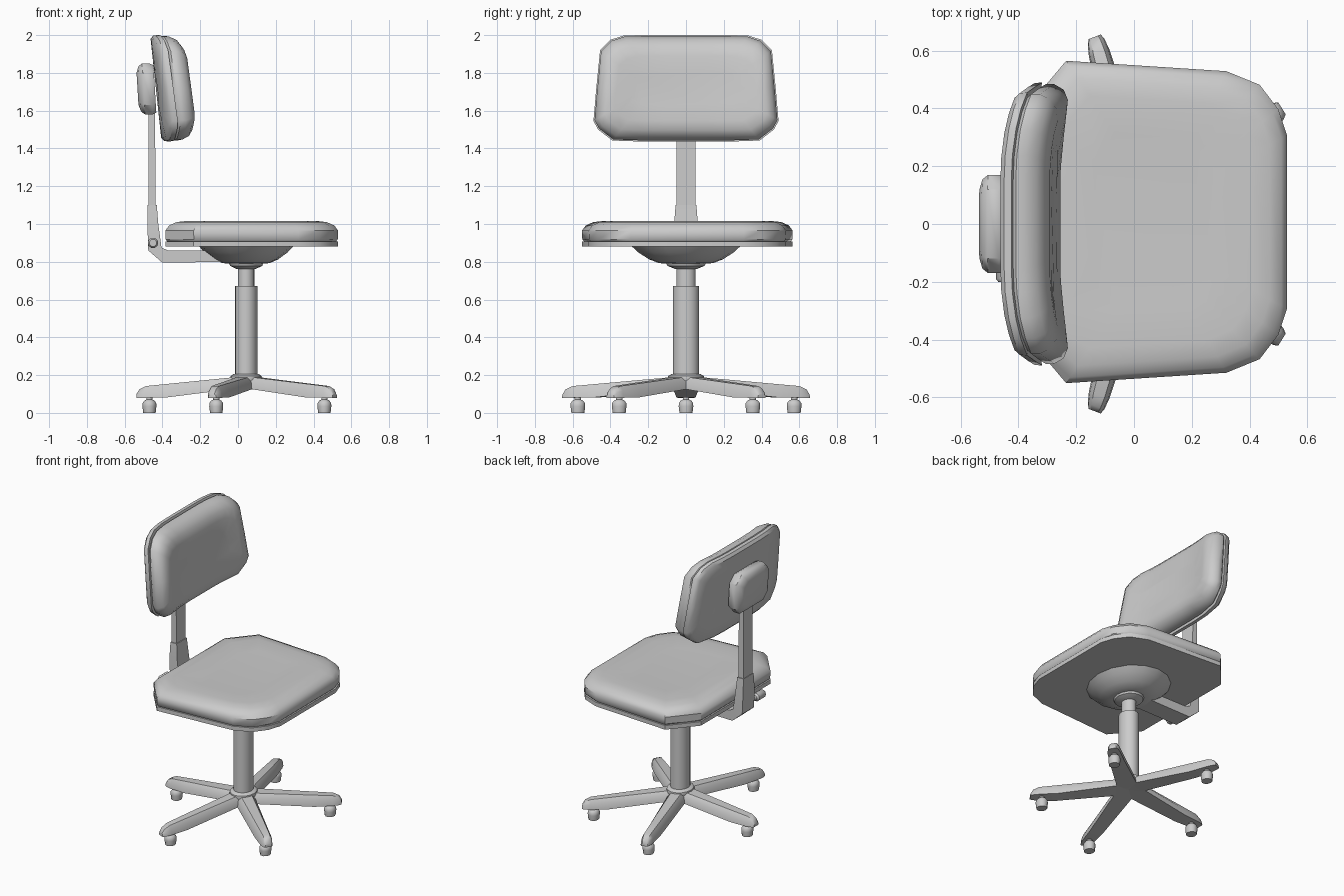
import bpy, bmesh, math

cube = bpy.data.objects.get("Cube")
if cube:
    bpy.data.objects.remove(cube, do_unlink=True)

grey = bpy.data.materials.new("plain grey")
grey.use_nodes = True
grey.diffuse_color = (0.6, 0.6, 0.6, 1)
shader = grey.node_tree.nodes["Principled BSDF"]
shader.inputs["Base Color"].default_value = (0.6, 0.6, 0.6, 1)
shader.inputs["Roughness"].default_value = 0.7

COLUMN_X = 0.043   # centre of the column and base
STRETCH = 1.15     # column and base are slightly wider in y


def loft(name, rings, angle=40):
    """Skin a list of equal-length point rings and cap both ends."""
    bm = bmesh.new()
    loops = [[bm.verts.new(p) for p in ring] for ring in rings]
    for a, b in zip(loops, loops[1:]):
        for i in range(len(a)):
            j = (i + 1) % len(a)
            bm.faces.new((a[i], a[j], b[j], b[i]))
    bm.faces.new(loops[0][::-1])
    bm.faces.new(loops[-1])
    bmesh.ops.recalc_face_normals(bm, faces=bm.faces)
    mesh = bpy.data.meshes.new(name)
    bm.to_mesh(mesh)
    bm.free()
    mesh.materials.append(grey)
    obj = bpy.data.objects.new(name, mesh)
    bpy.context.collection.objects.link(obj)
    bpy.ops.object.select_all(action="DESELECT")
    obj.select_set(True)
    bpy.context.view_layer.objects.active = obj
    bpy.ops.object.shade_smooth_by_angle(angle=math.radians(angle))
    return obj


def lathe(name, profile, cx=COLUMN_X, cy=0, sides=16, stretch=STRETCH):
    """Turn (radius, z) points around a vertical axis."""
    turns = [2 * math.pi * i / sides for i in range(sides)]
    return loft(name, [[(cx + r * math.cos(t), cy + r * stretch * math.sin(t), z)
                        for t in turns] for r, z in profile])


def inset(outline, amount):
    """Shrink a 2D outline evenly towards its centre."""
    us, vs = zip(*outline)
    cu, cv = (max(us) + min(us)) / 2, (max(vs) + min(vs)) / 2
    fu = 1 - 2 * amount / (max(us) - min(us))
    fv = 1 - 2 * amount / (max(vs) - min(vs))
    return [(cu + (u - cu) * fu, cv + (v - cv) * fv) for u, v in outline]


# Seat: rounded front corners, chamfered back corners
half = [(0.53, 0.30), (0.50, 0.39), (0.435, 0.475), (0.32, 0.522),
        (-0.235, 0.558), (-0.385, 0.38)]
seat = half + [(x, -y) for x, y in reversed(half)]
seat = [(x, y + 0.007) for x, y in seat]


def seat_layer(name, steps):
    loft(name, [[(x, y, z) for x, y in inset(seat, d)] for d, z in steps])


seat_layer("seat_pan", [(0, 0.88), (0, 0.908)])
seat_layer("seat_cushion", [(0.012, 0.906), (0.002, 0.918), (0, 0.965), (0.02, 0.992),
                            (0.06, 1.01), (0.12, 1.017), (0.25, 1.01)])

# Backrest: tilted, with its side edges bent forward
half = [(0.15, 2.0), (0.24, 2.0), (0.33, 1.998), (0.40, 1.975), (0.455, 1.92),
        (0.475, 1.72), (0.49, 1.545), (0.465, 1.50), (0.39, 1.442),
        (0.25, 1.437), (0.15, 1.437)]
back = half + [(-y, z) for y, z in reversed(half)]


def back_point(depth, y, z):
    bend = 0.5 * max(0, abs(y) - 0.15) ** 2
    return (-0.435 + depth + bend - (z - 1.72) * 0.107, y, z)


def back_layer(name, steps):
    loft(name, [[back_point(depth, y, z) for y, z in inset(back, d)]
                for d, depth in steps])


back_layer("backrest_shell", [(0.2, 0), (0.1, 0), (0.02, 0), (0.002, 0.015),
                              (0, 0.04), (0.02, 0.045)])
back_layer("backrest_cushion", [(0.02, 0.043), (0.006, 0.055), (0.006, 0.085),
                                (0.025, 0.125), (0.06, 0.152), (0.11, 0.162),
                                (0.2, 0.158)])

# Mounting block behind the backrest
half = [(0.12, 1.85), (0.17, 1.80), (0.17, 1.63), (0.12, 1.58)]
block = half + [(-y, z) for y, z in reversed(half)]
loft("backrest_mount", [[(x - (z - 1.715) * 0.06, y, z) for y, z in inset(block, d)]
                        for d, x in [(0.01, -0.44), (0, -0.46), (0, -0.50),
                                     (0.015, -0.52), (0.05, -0.532)]])


# Bent support: stations of outer (x, z), inner (x, z), half width
def bar(name, stations):
    loft(name, [[(ox, -w, oz), (ox, w, oz), (ix, w, iz), (ix, -w, iz)]
                for ox, oz, ix, iz, w in stations], 30)


bar("back_support", [(-0.475, 1.62, -0.44, 1.62, 0.05), (-0.475, 1.05, -0.435, 1.05, 0.05)])
bar("support_arm", [(-0.478, 1.1, -0.43, 1.1, 0.055), (-0.48, 1.0, -0.422, 1.0, 0.063),
                    (-0.475, 0.86, -0.405, 0.875, 0.065),
                    (-0.40, 0.795, -0.37, 0.86, 0.065),
                    (-0.05, 0.80, -0.05, 0.86, 0.065)])

# Adjusting knob on the side of the arm
ring = [(math.cos(i * math.pi / 5), math.sin(i * math.pi / 5)) for i in range(10)]
loft("adjusting_knob", [[(-0.45 + r * c, y, 0.9 + r * s) for c, s in ring]
                        for r, y in [(0.016, -0.05), (0.016, -0.11), (0.028, -0.12),
                                     (0.028, -0.19), (0.02, -0.2)]])

# Dish under the seat, and the two-stage column
lathe("seat_dish", [(0.25, 0.882), (0.22, 0.85), (0.17, 0.813), (0.125, 0.793),
                    (0.09, 0.79), (0.085, 0.778), (0.05, 0.762)])
lathe("upper_column", [(0.044, 0.66), (0.044, 0.78)])
lathe("lower_column", [(0.06, 0.17), (0.06, 0.672)])
lathe("base_hub", [(0.07, 0.135), (0.085, 0.18), (0.082, 0.195), (0.065, 0.207)])

# Five legs with casters: stations of radius, half width, bottom, top
stations = [(0, 0.05, 0.13, 0.195), (0.08, 0.058, 0.125, 0.187),
            (0.42, 0.043, 0.082, 0.153), (0.53, 0.037, 0.08, 0.142),
            (0.565, 0.03, 0.08, 0.125), (0.58, 0.022, 0.08, 0.10)]
for i in range(5):
    turn = math.pi + i * 2 * math.pi / 5
    c, s = math.cos(turn), math.sin(turn)
    rings = []
    for r, w, low, high in stations:
        mid = low + (high - low) * 0.6
        section = [(-w, low), (w, low), (w * 0.9, mid), (w * 0.55, high),
                   (-w * 0.55, high), (-w * 0.9, mid)]
        rings.append([(COLUMN_X + r * c - v * s, (r * s + v * c) * 1.175, z)
                      for v, z in section])
    loft(f"base_leg_{i + 1}", rings, 35)
    lathe(f"caster_{i + 1}", [(0.033, 0), (0.037, 0.035), (0.036, 0.052),
                              (0.026, 0.066), (0.016, 0.07), (0.016, 0.09)],
          COLUMN_X + 0.512 * c, 0.602 * s, 10, 1.1)
